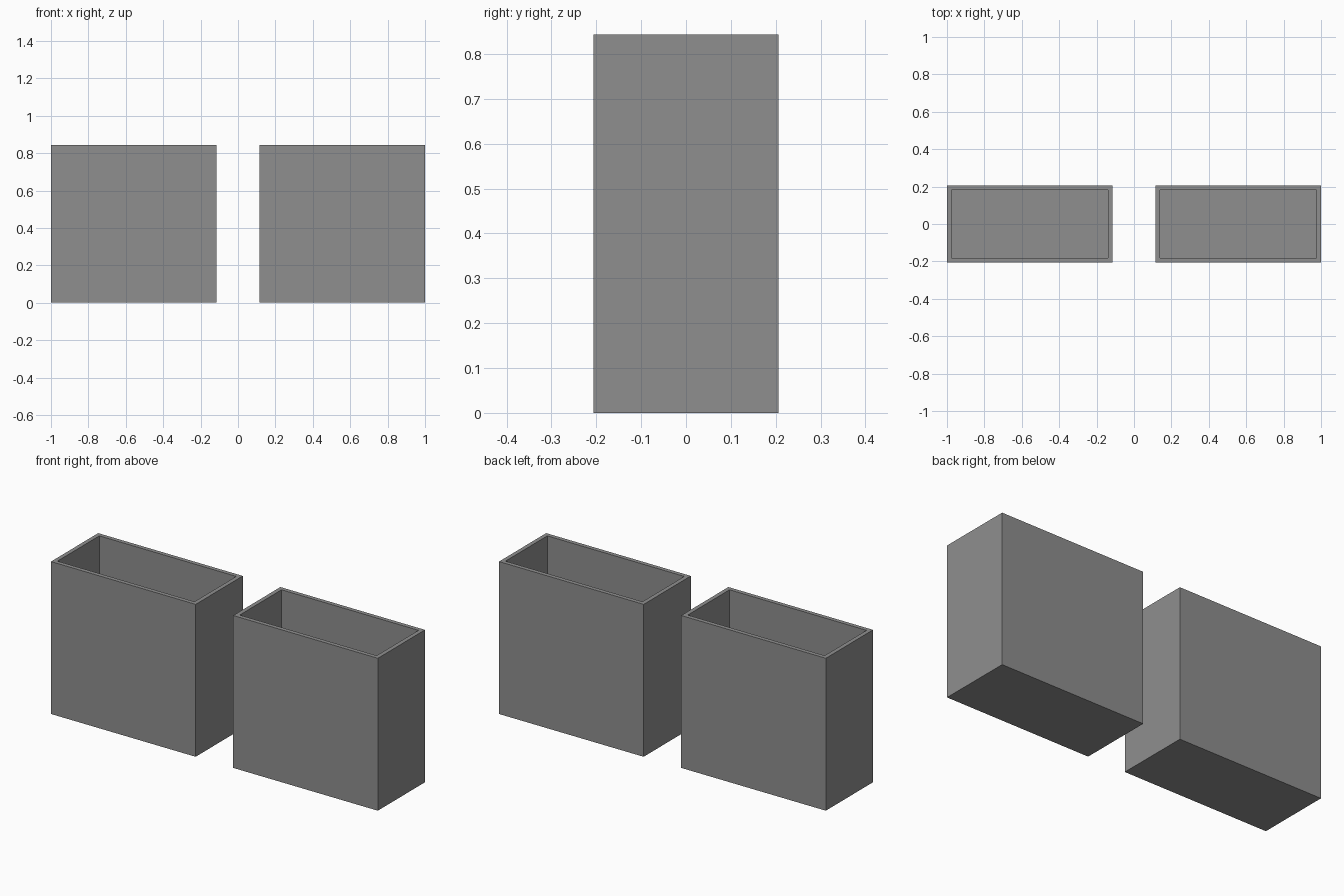
import bpy
import bmesh

cube = bpy.data.objects.get("Cube")
if cube:
    bpy.data.objects.remove(cube, do_unlink=True)

WIDTH, DEPTH, HEIGHT = 0.885, 0.412, 0.843
WALL = 0.033
CENTRE_X = 1 - WIDTH / 2

# Single grey finish
grey = bpy.data.materials.new("mid_grey")
grey.use_nodes = True
colour = (0.275, 0.275, 0.275, 1)
grey.diffuse_color = colour
grey.node_tree.nodes["Principled BSDF"].inputs["Base Color"].default_value = colour


def open_box(name, x):
    """Box hollowed from the top, with even walls and floor."""
    bm = bmesh.new()
    bmesh.ops.create_cube(bm, size=1)
    bmesh.ops.scale(bm, vec=(WIDTH, DEPTH, HEIGHT), verts=bm.verts)
    bmesh.ops.translate(bm, vec=(0, 0, HEIGHT / 2), verts=bm.verts)
    # Rim, then the cavity pushed down to the floor
    top = max(bm.faces, key=lambda f: f.calc_center_median().z)
    bmesh.ops.inset_region(bm, faces=[top], thickness=WALL)
    cavity = bmesh.ops.extrude_discrete_faces(bm, faces=[top])["faces"][0]
    bmesh.ops.translate(bm, vec=(0, 0, WALL - HEIGHT), verts=cavity.verts)
    bmesh.ops.recalc_face_normals(bm, faces=bm.faces)
    mesh = bpy.data.meshes.new(name)
    bm.to_mesh(mesh)
    bm.free()
    mesh.materials.append(grey)
    obj = bpy.data.objects.new(name, mesh)
    obj.location.x = x
    bpy.context.collection.objects.link(obj)


# Matching pair of boxes
for side, sign in (("left", 1), ("right", -1)):
    open_box(side + "_open_box", sign * CENTRE_X)
